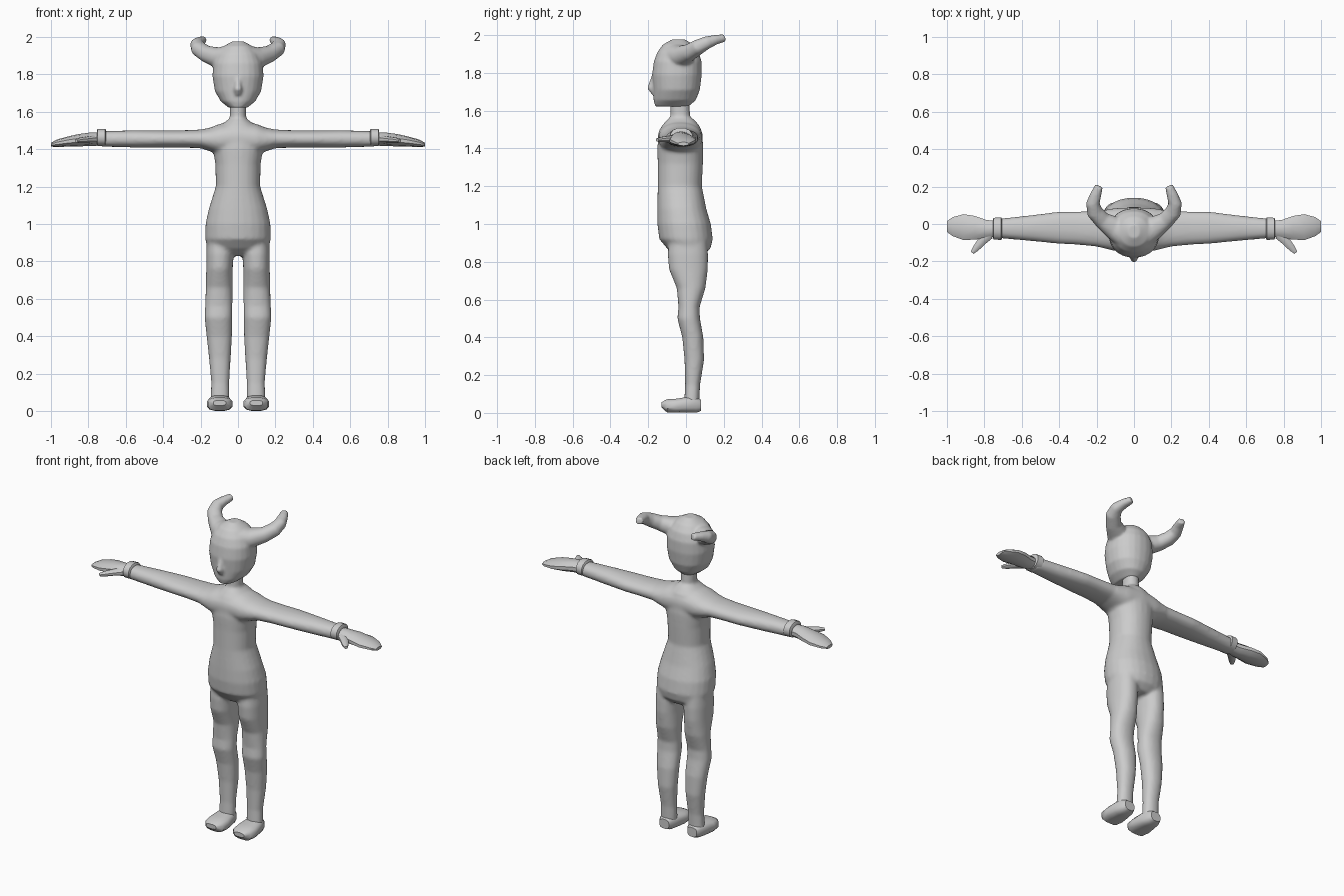
import bpy, bmesh, math
from mathutils import Vector

AXES = {'x': (Vector((0, 1, 0)), Vector((0, 0, 1))),
        'y': (Vector((1, 0, 0)), Vector((0, 0, 1))),
        'z': (Vector((1, 0, 0)), Vector((0, 1, 0)))}


def loft(bm, rings, axis, sides=24, mirror=False, p=2.2):
    """Skin rings (x, y, z, radius a, radius b); axis None follows the path."""
    for s in ((1, -1) if mirror else (1,)):
        loops = []
        pts = [Vector(r[:3]) for r in rings]
        for i, r in enumerate(rings):
            if axis:
                u, v = AXES[axis]
            else:
                d = pts[min(i + 1, len(pts) - 1)] - pts[max(i - 1, 0)]
                u = d.cross(Vector((0, 0, 1))).normalized()
                v = u.cross(d).normalized()
            loop = []
            for k in range(sides):
                t = 2 * math.pi * (k + 0.5) / sides
                c, n = math.cos(t), math.sin(t)
                c = math.copysign(abs(c) ** (2 / p), c)
                n = math.copysign(abs(n) ** (2 / p), n)
                co = pts[i] + u * c * r[3] + v * n * r[4]
                loop.append(bm.verts.new((co.x * s, co.y, co.z)))
            loops.append(loop)
        for a, b in zip(loops, loops[1:]):
            for k in range(sides):
                j = (k + 1) % sides
                bm.faces.new((a[k], a[j], b[j], b[k]))
        bm.faces.new(loops[0][::-1])
        bm.faces.new(loops[-1])


def finish(name, bm, fuse=0, smooth=4, angle=40):
    bmesh.ops.recalc_face_normals(bm, faces=bm.faces)
    me = bpy.data.meshes.new(name)
    bm.to_mesh(me)
    bm.free()
    ob = bpy.data.objects.new(name, me)
    bpy.context.collection.objects.link(ob)
    if fuse:
        m = ob.modifiers.new("fuse", 'REMESH')
        m.mode = 'VOXEL'
        m.voxel_size = fuse
        m.use_smooth_shade = True
        m = ob.modifiers.new("soften", 'SMOOTH')
        m.factor = 0.5
        m.iterations = smooth
    else:
        bpy.ops.object.select_all(action='DESELECT')
        ob.select_set(True)
        bpy.context.view_layer.objects.active = ob
        bpy.ops.object.shade_smooth_by_angle(angle=math.radians(angle))
    return ob


# Body: torso, neck, arms and legs fused together
bm = bmesh.new()
loft(bm, [(0, .02, .83, .10, .07), (0, .015, .87, .165, .115), (0, 0, .92, .176, .142),
          (0, -.01, 1.0, .174, .142), (0, -.022, 1.08, .157, .13), (0, -.033, 1.2, .119, .117),
          (0, -.03, 1.32, .121, .12), (0, -.03, 1.4, .135, .122), (0, -.03, 1.47, .135, .117),
          (0, -.028, 1.52, .105, .10), (0, -.028, 1.56, .05, .065)], 'z')
loft(bm, [(0, -.03, 1.48, .055, .06), (0, -.03, 1.56, .044, .052), (0, -.032, 1.66, .042, .05)], 'z')
loft(bm, [(0, -.03, 1.46, .12, .09), (.1, -.03, 1.453, .115, .082), (.15, -.028, 1.452, .105, .063),
          (.2, -.026, 1.455, .095, .05), (.3, -.022, 1.455, .089, .046), (.4, -.02, 1.455, .086, .046),
          (.55, -.022, 1.455, .069, .046), (.74, -.024, 1.455, .05, .041)], 'x', mirror=True)
loft(bm, [(.095, .01, .93, .07, .10), (.097, .01, .84, .073, .107), (.099, .013, .76, .071, .103),
          (.1, .027, .66, .072, .076), (.103, .016, .56, .073, .056), (.105, .014, .5, .074, .06),
          (.1, .036, .4, .068, .056), (.097, .044, .28, .058, .052), (.095, .035, .15, .048, .04),
          (.096, .032, .09, .05, .04), (.098, .03, .04, .05, .04)], 'z', mirror=True)
finish("body", bm, .01, 6)

# Head with nose and curved horns
bm = bmesh.new()
loft(bm, [(0, -.075, 1.622, .05, .088), (0, -.06, 1.655, .092, .112), (0, -.05, 1.71, .124, .124),
          (0, -.048, 1.79, .137, .132), (0, -.044, 1.86, .133, .127), (0, -.042, 1.91, .112, .11),
          (0, -.042, 1.95, .078, .08), (0, -.04, 1.977, .03, .035)], 'z')
loft(bm, [(0, -.165, 1.79, .012, .015), (0, -.175, 1.72, .022, .032), (0, -.165, 1.69, .02, .02)],
     'z', sides=12)
loft(bm, [(.04, -.045, 1.885, .09, .075), (.11, -.02, 1.89, .062, .055), (.17, .02, 1.91, .045, .044),
          (.21, .065, 1.937, .043, .04), (.22, .11, 1.96, .036, .034),
          (.205, .155, 1.975, .03, .026), (.187, .203, 1.985, .022, .02)], None, mirror=True)
finish("horned_head", bm, .008, 4)

# Wrist cuffs
bm = bmesh.new()
loft(bm, [(.705, -.025, 1.463, .052, .04), (.71, -.025, 1.463, .062, .047),
          (.75, -.025, 1.463, .06, .047), (.755, -.025, 1.463, .05, .038)], 'x', 12, True)
finish("wrist_cuffs", bm)

# Mitten hands with thumbs
bm = bmesh.new()
loft(bm, [(.74, -.025, 1.455, .044, .036), (.79, -.028, 1.453, .052, .036),
          (.85, -.02, 1.448, .066, .033), (.91, -.017, 1.441, .073, .027),
          (.97, -.014, 1.431, .053, .02), (1.0, -.014, 1.424, .03, .01)], 'x', 10, True, 2)
loft(bm, [(.775, -.055, 1.452, .03, .024), (.81, -.088, 1.45, .026, .018),
          (.845, -.13, 1.447, .019, .015), (.865, -.153, 1.445, .011, .009)], None, 8, True, 2)
finish("hands", bm)

# Feet
bm = bmesh.new()
loft(bm, [(.098, -.13, .043, .035, .014), (.098, -.1, .037, .063, .036), (.098, -.05, .038, .07, .038),
          (.098, .01, .043, .06, .043), (.098, .055, .043, .048, .043),
          (.098, .08, .04, .034, .03)], 'y', 12, True, 2.8)
finish("feet", bm)
